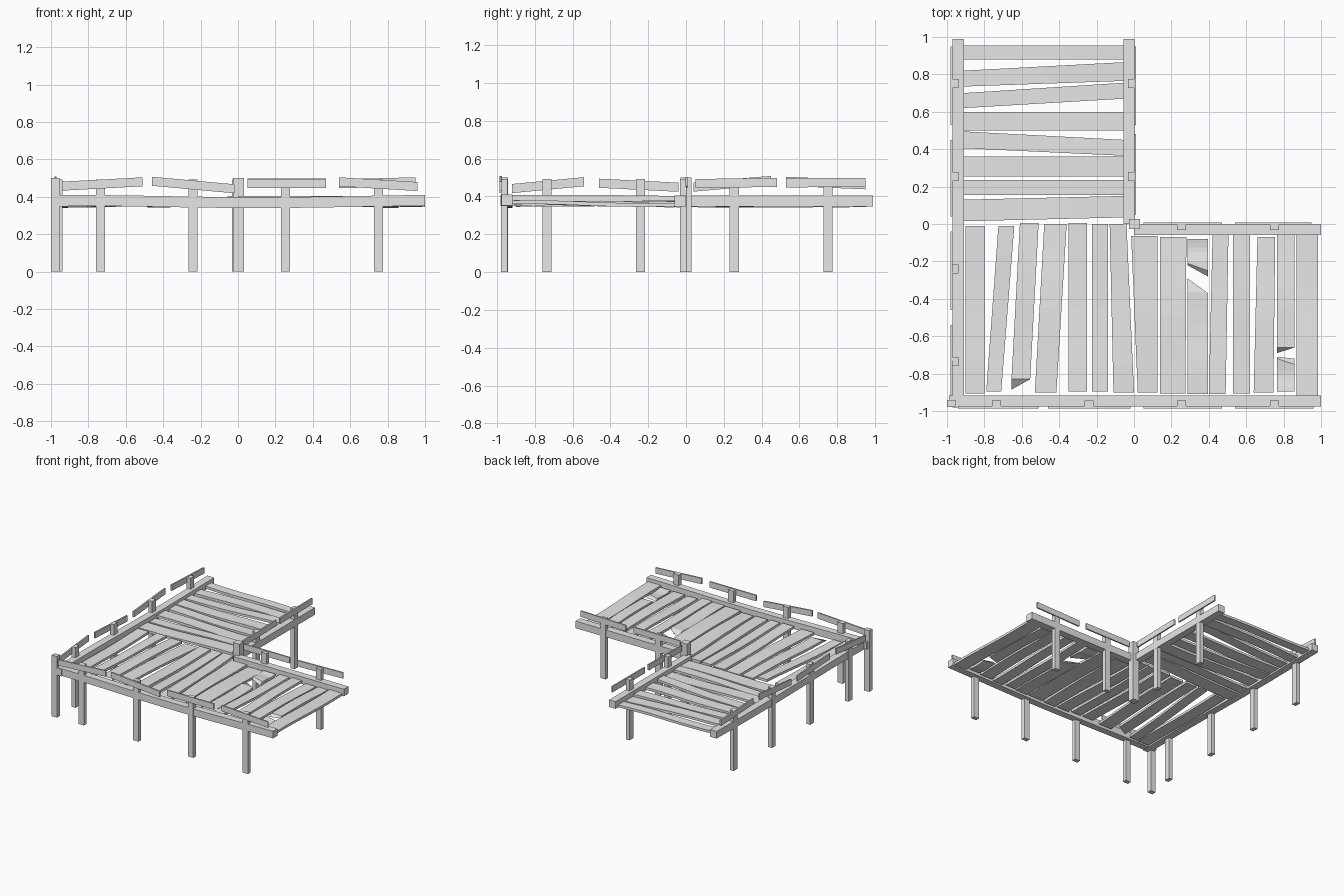
import bpy, bmesh, math, random
from mathutils import Vector

random.seed(4)
cube = bpy.data.objects.get("Cube")
if cube:
    bpy.data.objects.remove(cube)

wood = bpy.data.materials.new("weathered grey wood")
wood.use_nodes = True
grey = (0.8, 0.8, 0.8, 1)
wood.diffuse_color = grey
wood.node_tree.nodes["Principled BSDF"].inputs["Base Color"].default_value = grey


def loft(name, sections):
    """Join four-cornered sections into one closed timber."""
    bm = bmesh.new()
    rings = [[bm.verts.new(p) for p in s] for s in sections]
    for a, b in zip(rings, rings[1:]):
        for i in range(4):
            j = (i + 1) % 4
            bm.faces.new((a[i], a[j], b[j], b[i]))
    bm.faces.new(rings[0])
    bm.faces.new(rings[-1])
    bmesh.ops.recalc_face_normals(bm, faces=bm.faces)
    mesh = bpy.data.meshes.new(name)
    bm.to_mesh(mesh)
    bm.free()
    mesh.materials.append(wood)
    obj = bpy.data.objects.new(name, mesh)
    bpy.context.collection.objects.link(obj)
    return obj


def timber(name, axis, start, end, side0, side1, z0, z1, thick, wave=0.0,
           steps=1, cut0=(0, 0, 0, 0), cut1=(0, 0, 0, 0)):
    """Timber along an axis; side0/side1 are its (low, high) edges at each end.
    Cuts shift the end corners: bottom low, bottom high, top high, top low."""
    phase = random.uniform(0, 6) if wave else 0
    sections = []
    for k in range(steps + 1):
        t = k / steps
        lo = side0[0] + (side1[0] - side0[0]) * t
        hi = side0[1] + (side1[1] - side0[1]) * t
        z = z0 + (z1 - z0) * t + wave * math.sin(phase + t * 6)
        cut = cut0 if k == 0 else cut1 if k == steps else (0, 0, 0, 0)
        ring = []
        for (c, h), d in zip(((lo, -1), (hi, -1), (hi, 1), (lo, 1)), cut):
            along = start + (end - start) * t + d
            p = (c, along) if axis == 'y' else (along, c)
            ring.append(Vector((p[0], p[1], z + h * thick / 2)))
        sections.append(ring)
    return loft(name, sections)


def post(name, x, y, wx, wy, top):
    timber(name, 'x', x - wx / 2, x + wx / 2, (y - wy / 2, y + wy / 2),
           (y - wy / 2, y + wy / 2), top / 2, top / 2, top)


# Edge beams
for name, axis, a, b, lo, hi, wave, n in (
        ("front_beam", 'x', -0.99, 1, -0.975, -0.918, 0.006, 12),
        ("right_hand_beam", 'y', -0.98, 0.99, -0.97, -0.91, 0.005, 12),
        ("inner_beam_back", 'y', 0, 0.99, -0.055, 0.003, 0, 1),
        ("inner_beam_side", 'x', 0, 1, -0.06, 0, 0, 1)):
    timber(name, axis, a, b, (lo, hi), (lo, hi), 0.375, 0.375, 0.058, wave, n)

# Posts
post("outer_corner_post", -0.977, -0.96, 0.046, 0.038, 0.5)
post("inner_corner_post", 0.002, 0, 0.058, 0.056, 0.5)
for i, p in enumerate((-0.735, -0.24, 0.255, 0.75)):
    post(f"front_post_{i}", p, -0.96, 0.048, 0.034, 0.492)
    post(f"outer_side_post_{i}", -0.956, p, 0.034, 0.048, 0.492)
    if p > 0:
        post(f"inner_back_post_{i}", -0.015, p, 0.034, 0.048, 0.492)
        post(f"inner_side_post_{i}", p, -0.015, 0.048, 0.034, 0.492)

# Crooked hand rails: start, end, height at start and end
rails = {
    ("front_rail", 'x', -0.98): ((-0.94, -0.51, .457, .48), (-0.46, -0.02, .483, .443),
                                 (0.05, 0.47, .472, .472), (0.54, 0.96, .48, .455)),
    ("outer_side_rail", 'y', -0.976): ((-0.92, -0.54, .442, .478), (-0.46, -0.04, .47, .449),
                                       (0.04, 0.45, .45, .485), (0.53, 0.95, .48, .462)),
    ("inner_back_rail", 'y', 0.005): ((0.05, 0.48, .468, .475), (0.53, 0.95, .472, .475)),
    ("inner_side_rail", 'x', 0.003): ((0.05, 0.47, .475, .475), (0.54, 0.95, .47, .48)),
}
for (name, axis, c), spans in rails.items():
    for i, (a, b, za, zb) in enumerate(spans):
        edge = (c - 0.006, c + 0.006)
        timber(f"{name}_{i}", axis, a, b, edge, edge, za, zb, 0.048)


def plank(name, axis, a, b, side0, side1, **cuts):
    tilt = random.uniform(-0.008, 0.008)
    timber(name, axis, a, b, side0, side1, 0.362 + tilt, 0.362 - tilt, 0.02,
           0.004, 6, **cuts)


# Front deck planks: front end, back end, low and high edge at each end
front = (
    (-0.905, -0.01, (-0.90, -0.80), (-0.90, -0.80)),
    (-0.895, -0.01, (-0.79, -0.71), (-0.725, -0.64)),
    (-0.90, 0, (-0.53, -0.415), (-0.48, -0.36)),
    (-0.895, 0.005, (-0.35, -0.25), (-0.35, -0.25)),
    (-0.895, 0, (-0.225, -0.14), (-0.225, -0.14)),
    (-0.90, 0, (-0.11, 0), (-0.13, -0.04)),
    (-0.90, -0.065, (0.02, 0.125), (-0.015, 0.125)),
    (-0.905, -0.07, (0.14, 0.275), (0.14, 0.28)),
    (-0.91, -0.06, (0.40, 0.49), (0.42, 0.505)),
    (-0.905, -0.06, (0.53, 0.62), (0.53, 0.62)),
    (-0.90, -0.07, (0.64, 0.745), (0.66, 0.755)),
    (-0.92, -0.06, (0.87, 0.985), (0.87, 0.985)),
)
for i, (a, b, s0, s1) in enumerate(front):
    plank(f"front_deck_plank_{i}", 'y', a, b, s0, s1)

# Snapped planks with splintered ends
plank("snapped_plank_a", 'y', -0.83, 0.005, (-0.655, -0.555), (-0.61, -0.51),
      cut0=(-0.055, 0, 0, 0))
s = (0.285, 0.395)
plank("snapped_plank_b_back", 'y', -0.22, -0.08, s, s, cut0=(0, -0.06, -0.03, 0.01))
plank("snapped_plank_b_front", 'y', -0.91, -0.36, s, s, cut1=(0.07, -0.01, -0.01, 0))
s = (0.765, 0.858)
plank("snapped_plank_c_back", 'y', -0.64, -0.06, s, s, cut0=(-0.05, -0.02, -0.02, -0.02))
plank("snapped_plank_c_front", 'y', -0.895, -0.72, s, s, cut1=(0.01, 0, -0.03, 0))

# Back deck planks: edges at the outer end and the inner end
back = (
    ((0.88, 0.955), (0.88, 0.955)),
    ((0.735, 0.82), (0.765, 0.865)),
    ((0.62, 0.70), (0.67, 0.755)),
    ((0.50, 0.60), (0.50, 0.60)),
    ((0.405, 0.495), (0.365, 0.45)),
    ((0.255, 0.36), (0.255, 0.36)),
    ((0.155, 0.235), (0.155, 0.235)),
    ((0.015, 0.13), (0.035, 0.15)),
)
for i, (s0, s1) in enumerate(back):
    plank(f"back_deck_plank_{i}", 'x', -0.91, -0.055, s0, s1)
